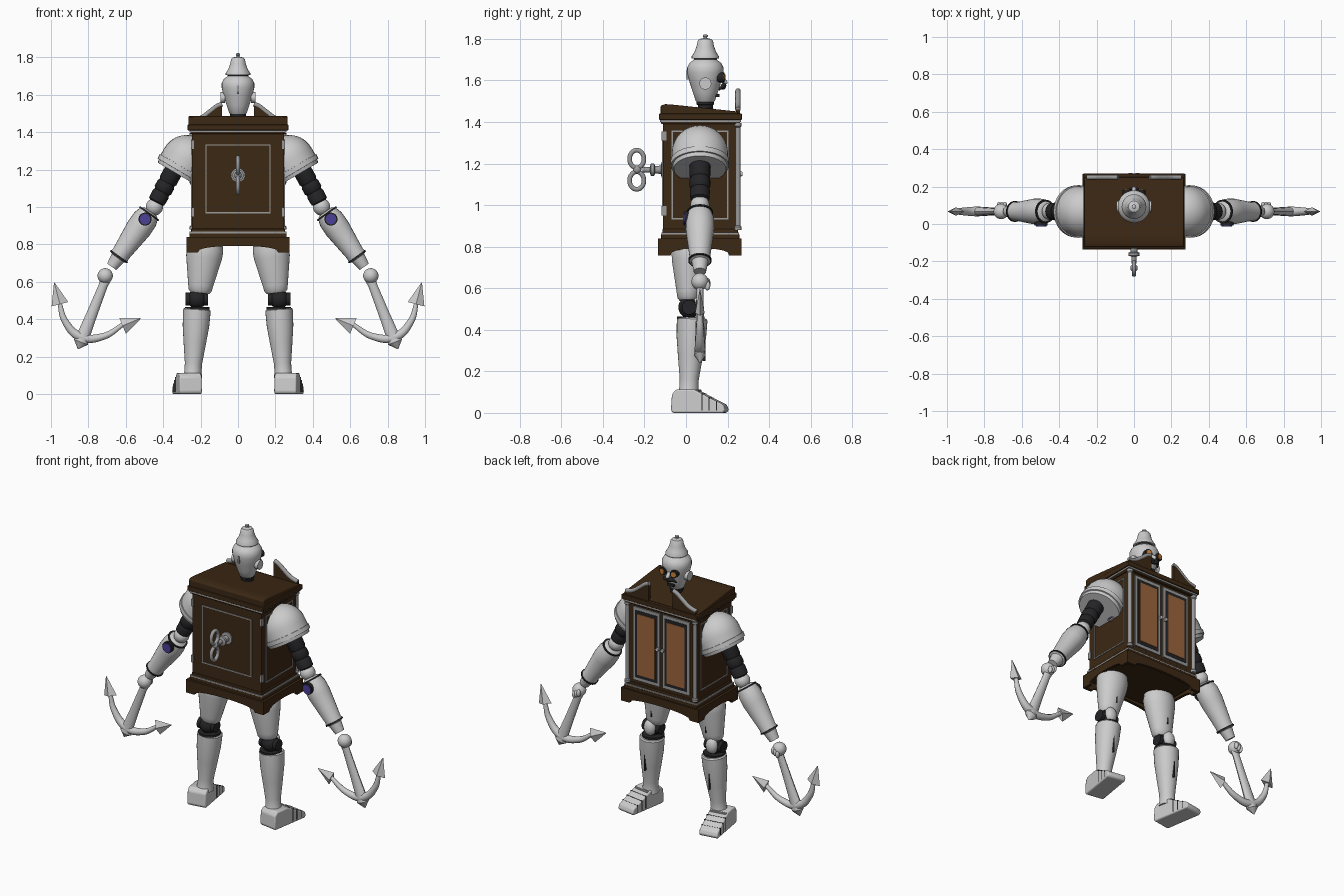
import bpy, bmesh, math
from mathutils import Vector, Matrix

if "Cube" in bpy.data.objects:
    bpy.data.objects.remove(bpy.data.objects["Cube"])


def material(name, rgb):
    m = bpy.data.materials.new(name)
    m.use_nodes = True
    m.diffuse_color = (*rgb, 1)
    bsdf = next(n for n in m.node_tree.nodes if n.type == 'BSDF_PRINCIPLED')
    bsdf.inputs["Base Color"].default_value = (*rgb, 1)
    return m


LIGHT = material("pale metal", (0.6, 0.6, 0.6))
GREY = material("grey metal", (0.33, 0.33, 0.33))
BLACK = material("black rubber", (0.018, 0.018, 0.02))
WOOD = material("dark wood", (0.045, 0.021, 0.007))
TAN = material("tan panel", (0.33, 0.13, 0.045))
PURPLE = material("purple gem", (0.07, 0.05, 0.3))
ORANGE = material("orange glass", (0.6, 0.22, 0.04))


def finish(bm, name, mat, angle=35, bevel=0):
    bmesh.ops.recalc_face_normals(bm, faces=bm.faces)
    me = bpy.data.meshes.new(name)
    bm.to_mesh(me)
    bm.free()
    me.materials.append(mat)
    me.polygons.foreach_set("use_smooth", [True] * len(me.polygons))
    me.set_sharp_from_angle(angle=math.radians(angle))
    ob = bpy.data.objects.new(name, me)
    bpy.context.collection.objects.link(ob)
    if bevel:
        b = ob.modifiers.new("round", 'BEVEL')
        b.width, b.segments = bevel, 3
    return ob


def lathe(name, mat, start, end, profile, segs=24, flat=1):
    """Turned part along start-end; profile is (fraction along, radius)."""
    a, b = Vector(start), Vector(end)
    rot = (b - a).to_track_quat('Z', 'Y')
    bm, rings = bmesh.new(), []
    for t, r in profile:
        ring = []
        for i in range(segs):
            w = 2 * math.pi * i / segs
            p = a.lerp(b, t) + rot @ Vector((r * math.cos(w), r * math.sin(w), 0))
            p.y = a.y + (p.y - a.y) * flat
            ring.append(bm.verts.new(p))
        rings.append(ring)
    for lo, hi in zip(rings, rings[1:]):
        for i in range(segs):
            j = (i + 1) % segs
            bm.faces.new((lo[i], lo[j], hi[j], hi[i]))
    bm.faces.new(rings[0][::-1])
    bm.faces.new(rings[-1])
    return finish(bm, name, mat)


def disc(name, mat, start, end, r):
    return lathe(name, mat, start, end, [(0, r), (1, r)])


def ball(name, mat, c, r, scale=(1, 1, 1)):
    bm = bmesh.new()
    bmesh.ops.create_uvsphere(bm, u_segments=24, v_segments=14, radius=r,
                              matrix=Matrix.Translation(c) @ Matrix.Diagonal((*scale, 1)))
    return finish(bm, name, mat)


def boxes(name, mat, spans, bevel=0):
    """Boxes given as (x0, x1, y0, y1, z0, z1)."""
    bm = bmesh.new()
    for s in spans:
        lo, hi = Vector(s[::2]), Vector(s[1::2])
        bmesh.ops.create_cube(bm, size=1, matrix=Matrix.Translation((lo + hi) / 2)
                              @ Matrix.Diagonal((*(hi - lo), 1)))
    return finish(bm, name, mat, bevel=bevel)


def prism(name, mat, pts, axis, a, b, bevel=0):
    """Outline in the other two axes, extruded from a to b along x or y."""
    bm = bmesh.new()
    put = (lambda p, d: (d, *p)) if axis == 'x' else (lambda p, d: (p[0], d, p[1]))
    f = bm.faces.new([bm.verts.new(put(p, a)) for p in pts])
    ext = bmesh.ops.extrude_face_region(bm, geom=[f])["geom"]
    shift = Vector((b - a, 0, 0)) if axis == 'x' else Vector((0, b - a, 0))
    bmesh.ops.translate(bm, vec=shift, verts=[v for v in ext if isinstance(v, bmesh.types.BMVert)])
    return finish(bm, name, mat, bevel=bevel)


def tube(name, mat, pts, radius, taper=None, cyclic=False):
    cu = bpy.data.curves.new(name, 'CURVE')
    cu.dimensions, cu.bevel_depth, cu.bevel_resolution = '3D', radius, 3
    cu.use_fill_caps = True
    sp = cu.splines.new('BEZIER')
    sp.bezier_points.add(len(pts) - 1)
    sp.use_cyclic_u = cyclic
    for i, (bp, p) in enumerate(zip(sp.bezier_points, pts)):
        bp.co, bp.radius = p, taper[i] if taper else 1
        bp.handle_left_type = bp.handle_right_type = 'AUTO'
    cu.materials.append(mat)
    ob = bpy.data.objects.new(name, cu)
    bpy.context.collection.objects.link(ob)
    return ob


def frame(u0, u1, z0, z1, w, place):
    """Four bars round a rectangle, placed on a face by a function."""
    return [place(*q) for q in ((u0, u1, z0, z0 + w), (u0, u1, z1 - w, z1),
                                (u0, u0 + w, z0, z1), (u1 - w, u1, z0, z1))]


# Cabinet body, cornice, roof and base mouldings
boxes("cabinet", WOOD, [(-.245, .245, -.11, .245, .84, 1.4)])
boxes("cornice", WOOD, [(-.255, .255, -.12, .26, 1.39, 1.405), (-.27, .27, -.13, .27, 1.41, 1.44)], .004)
boxes("cornice_trim", GREY, [(-.26, .26, -.124, .264, 1.4, 1.412)])
prism("roof", WOOD, [(-.122, 1.435), (-.122, 1.478), (-.1, 1.486), (-.05, 1.482),
                     (.25, 1.45), (.25, 1.435)], 'x', -.265, .265, .005)
boxes("base_moulding", WOOD, [(-.26, .26, -.12, .258, .835, .86), (-.25, .25, -.114, .25, .86, .885),
                              (-.25, .25, -.11, .24, .8, .84)], .004)
boxes("base_trim", GREY, [(-.258, .258, -.119, .256, .858, .868)])


def arch(u0, u1):
    mid, half = (u0 + u1) / 2, (u1 - u0) / 2 - .06
    curve = [(mid + half * math.cos(math.pi * i / 10), .757 + .035 * math.sin(math.pi * i / 10) ** .7 if 0 < i < 10 else .757)
             for i in range(11)]
    return [(u0, .757), (u0, .84), (u1, .84), (u1, .757)] + curve


for n, y in (("rear", -.135), ("door", .25)):
    prism(n + "_skirt", WOOD, arch(-.275, .275), 'y', y, y + .018)
for n, x in (("right", -.275), ("left", .257)):
    prism(n + "_skirt", WOOD, arch(-.135, .268), 'x', x, x + .018)

# Keyhole panel with winding key
boxes("key_panel_outline", GREY, frame(-.175, .175, .965, 1.335, .007,
      lambda a, b, c, d: (a, b, -.115, -.109, c, d)))
lathe("key_shaft", GREY, (0, -.108, 1.17), (0, -.21, 1.17),
      [(0, .038), (.1, .038), (.12, .02), (.4, .018), (.45, .03), (.6, .03), (.65, .013), (1, .013)])
for n, z in (("upper", 1.222), ("lower", 1.118)):
    tube("key_loop_" + n, GREY, [(0, -.237 + .034 * math.cos(k * math.pi / 4), z + .042 * math.sin(k * math.pi / 4))
                                 for k in range(8)], .0115, cyclic=True)
ball("key_hub", GREY, (0, -.235, 1.17), .02)

# Head
C = .093
lathe("neck", BLACK, (0, C, 1.44), (0, C, 1.53),
      [(0, .045), (.2, .045), (.3, .036), (.45, .036), (.5, .042), (.65, .042), (.7, .036), (1, .036)])
lathe("head", LIGHT, (0, C, 1.49), (0, C, 1.7),
      [(0, .035), (.05, .046), (.25, .06), (.5, .077), (.7, .087), (.82, .087), (.92, .077), (1, .055)], 32)
lathe("cap_ring", BLACK, (0, C, 1.695), (0, C, 1.708), [(0, .055), (1, .055)])
lathe("cap", LIGHT, (0, C, 1.706), (0, C, 1.822),
      [(0, .066), (.08, .066), (.25, .053), (.5, .042), (.72, .037), (.8, .03), (.84, .01),
       (.88, .008), (.91, .012), (.97, .012), (1, .004)])
boxes("head_slot", GREY, [(-.006, .006, .003, .02, 1.605, 1.65)])
tube("moustache", BLACK, [(-.045, C + .066, 1.555), (-.02, C + .088, 1.575), (0, C + .085, 1.565),
                          (.02, C + .088, 1.575), (.045, C + .066, 1.555)], .013, [.3, 1, .8, 1, .3])
lathe("nose", LIGHT, (0, C + .07, 1.61), (0, C + .105, 1.585), [(0, .014), (.8, .011), (1, .004)])
boxes("mouth", BLACK, [(-.022, .022, C + .05, C + .068, 1.52, 1.535)])

# Paired parts: built once per side
for side, s in (("left_", 1), ("right_", -1)):
    def P(x, y, z):
        return (s * x, y, z)

    def span(x0, x1, *rest):
        return (min(s * x0, s * x1), max(s * x0, s * x1), *rest)

    # Face
    disc(side + "ear", LIGHT, P(.07, C, 1.585), P(.094, C, 1.585), .029)
    disc(side + "eye_rim", BLACK, P(.034, C + .05, 1.615), P(.04, C + .09, 1.615), .024)
    disc(side + "eye", ORANGE, P(.034, C + .06, 1.615), P(.041, C + .094, 1.615), .016)

    # Broken pediment with a metal rail
    rail = [(.085, 1.55), (.11, 1.54), (.15, 1.51), (.2, 1.475), (.25, 1.46)]
    prism(side + "pediment", WOOD, [(s * x, z) for x, z in [(.085, 1.43)] + rail + [(.25, 1.43)]], 'y', .24, .26)
    tube(side + "pediment_rail", GREY, [P(x, .25, z) for x, z in rail], .013)

    # Doors, corner columns and side panels
    boxes(side + "door_frame", GREY, [span(.01, .2, .24, .252, .905, 1.375)])
    boxes(side + "door_border", BLACK, [span(.026, .184, .25, .254, .925, 1.355)])
    boxes(side + "door_panel", TAN, [span(.042, .168, .25, .257, .945, 1.335)])
    lathe(side + "door_handle", LIGHT, P(.018, .25, 1.15), P(.018, .272, 1.15), [(0, .006), (.5, .006), (.6, .012), (1, .01)])
    lathe(side + "column", GREY, P(.24, .25, .88), P(.24, .25, 1.395),
          [(0, .018), (.03, .018), (.04, .012), (.96, .012), (.97, .018), (1, .018)], 12)
    boxes(side + "panel_outline", GREY, frame(-.07, .205, .93, 1.36, .008,
          lambda a, b, c, d: span(.244, .25, a, b, c, d)))
    boxes(side + "hinges", GREY, [span(.235, .251, -.118, -.095, z, z + .045) for z in (.95, 1.31)])
    disc(side + "socket_ring", GREY, P(.24, .09, 1.15), P(.256, .09, 1.15), .03)
    disc(side + "socket_gem", PURPLE, P(.24, .09, 1.15), P(.26, .09, 1.15), .021)

    # Shoulder and arm
    A = .067
    dome = [(.5 - .5 * math.cos(k * math.pi / 16), max(.002, .135 * math.sin(k * math.pi / 16))) for k in range(9)]
    lathe(side + "shoulder", LIGHT, P(.207, A, 1.366), P(.343, A, 1.134),
          dome + [(.66, .135), (.661, .141), (.76, .139), (.761, .131), (.83, .126), (.831, .1)], 32)
    lathe(side + "upper_arm", BLACK, P(.33, A, 1.22), P(.44, A, 1.02),
          [(0, .05), (.4, .05), (.45, .044), (.5, .05), (.65, .05), (.7, .042), (.75, .048), (.95, .046), (1, .03)])
    ball(side + "elbow", LIGHT, P(.447, A, 1.0), .046)
    lathe(side + "forearm", LIGHT, P(.468, A, .975), P(.675, A, .68),
          [(0, .04), (.03, .056), (.14, .068), (.3, .069), (.76, .05), (.79, .052), (.83, .05), (.84, .04), (1, .03)])
    disc(side + "elbow_band", BLACK, P(.473, A, .968), P(.478, A, .961), .063)
    disc(side + "wrist_band", BLACK, P(.634, A, .738), P(.639, A, .731), .056)
    boxes(side + "forearm_seam", BLACK, [])
    disc(side + "elbow_ring", BLACK, P(.497, .03, .935), P(.497, -.008, .935), .035)
    disc(side + "elbow_gem", PURPLE, P(.497, .03, .935), P(.497, -.014, .935), .028)
    ball(side + "hand", LIGHT, P(.71, A, .632), .041)
    for k in range(3):
        ball(side + "finger_%d" % k, LIGHT, P(.69 + .016 * k, A + .036, .628 - .008 * k), .014, (.8, 1, 1.6))

    # Anchor
    lathe(side + "anchor_shank", LIGHT, P(.705, A, .62), P(.855, A, .24),
          [(0, .03), (.1, .024), (.5, .029), (.85, .036), (.9, .04), (1, .002)], 12, .7)
    tube(side + "anchor_arms", LIGHT, [P(.955, A, .49), P(.925, A, .39), P(.84, A, .305), P(.72, A, .308), P(.61, A, .375)],
         .024, [.5, .8, 1.1, .8, .5])
    lathe(side + "outer_fluke", LIGHT, P(.952, A, .48), P(.982, A, .595), [(0, .046), (1, .002)], 4, .5)
    lathe(side + "inner_fluke", LIGHT, P(.617, A, .365), P(.52, A, .405), [(0, .046), (1, .002)], 4, .5)

    # Leg
    lathe(side + "thigh", LIGHT, P(.172, .015, .81), P(.205, .01, .54),
          [(0, .09), (.15, .099), (.3, .096), (.85, .067), (.95, .062), (1, .05)], 28, .85)
    boxes(side + "thigh_seam", BLACK, [span(.19, .196, .06, .079, .6, .72)])
    ball(side + "knee", BLACK, P(.22, .015, .508), .052)
    lathe(side + "knee_hub", BLACK, P(.16, .015, .508), P(.28, .015, .508), [(0, .035), (1, .035)])
    ball(side + "kneecap", LIGHT, P(.22, .052, .515), .045, (.85, .7, 1.1))
    disc(side + "knee_band", BLACK, P(.218, .022, .452), P(.218, .022, .465), .066)
    lathe(side + "shin", LIGHT, P(.219, .03, .455), P(.243, .012, .09),
          [(0, .068), (.02, .074), (.25, .071), (.5, .06), (.8, .046), (.92, .046), (1, .052)], 28)
    boxes(side + "shin_seam", BLACK, [span(.226, .231, .08, .095, .25, .4)])

    # Foot, turned slightly outward
    parts = [prism(side + "foot", LIGHT, [(-.065, .012), (-.06, .09), (-.04, .112), (.05, .112), (.12, .075),
                                          (.19, .04), (.2, .015), (.19, .0), (-.055, .0)], 'x', -.06, .06, .014),
             boxes(side + "ankle_strap", GREY, [(-.052, .052, .055, .068, .08, .112)], .004)]
    for k in range(3):
        y = .085 + .035 * k
        parts.append(boxes(side + "toe_seam_%d" % k, BLACK, [(-.0615, .0615, y, y + .005, .012, .1 - .52 * (y - .07))]))
    for ob in parts:
        ob.location, ob.rotation_euler = P(.262, 0, 0), (0, 0, -s * .16)
